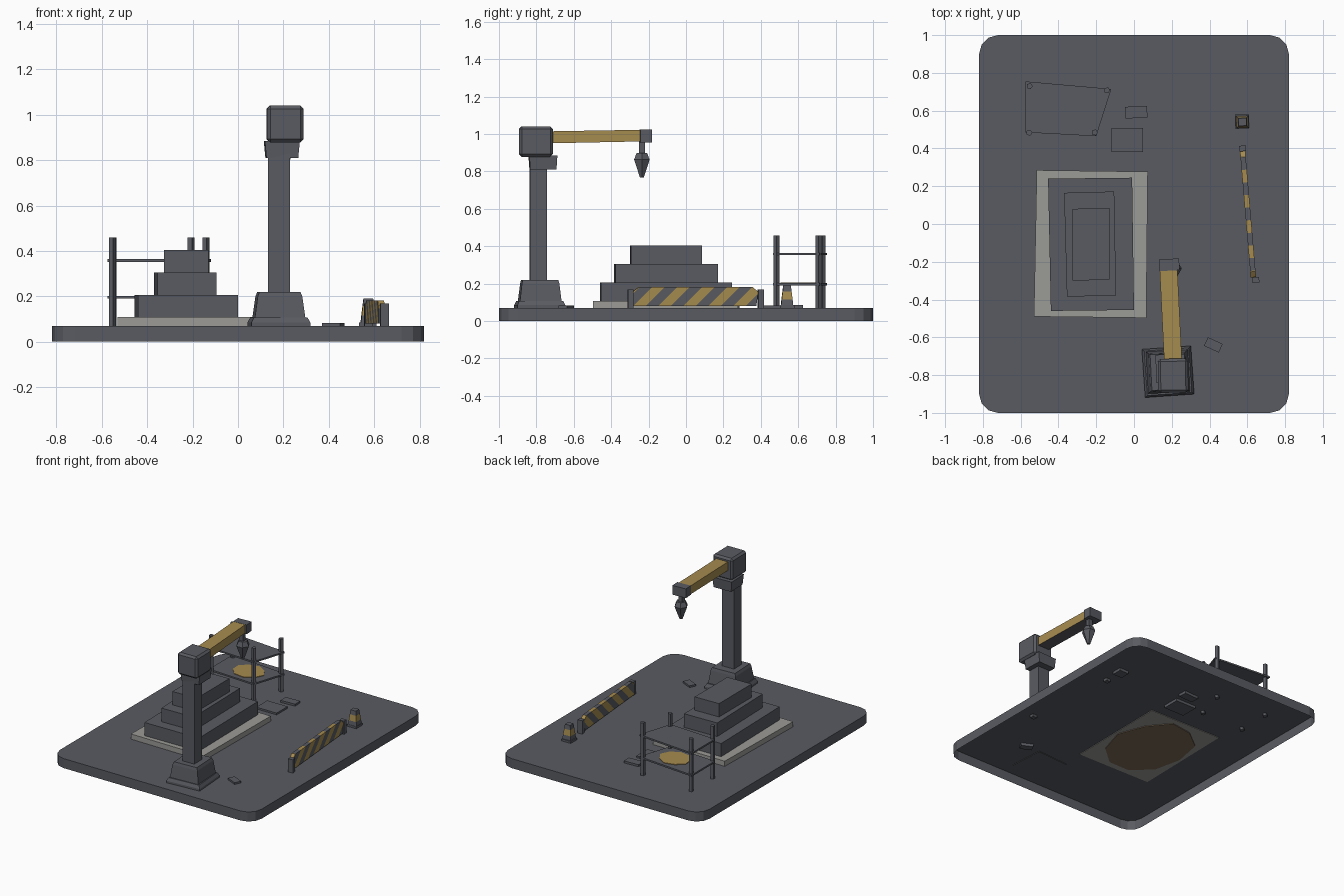
import bpy, bmesh, math
from mathutils import Matrix, Vector

if "Cube" in bpy.data.objects:
    bpy.data.objects.remove(bpy.data.objects["Cube"])


def material(name, rgb):
    m = bpy.data.materials.new(name)
    m.diffuse_color = (*rgb, 1)
    m.use_nodes = True
    m.node_tree.nodes["Principled BSDF"].inputs["Base Color"].default_value = m.diffuse_color
    return m


GRAY = material("slate gray", (0.10, 0.105, 0.122))
TAN = material("ochre", (0.38, 0.26, 0.08))
PALE = material("pale concrete", (0.33, 0.325, 0.31))
SOIL = material("soil brown", (0.21, 0.15, 0.10))


def finish(name, bm, mats=(GRAY,), matrix=None, recalc=True):
    if recalc:
        bmesh.ops.recalc_face_normals(bm, faces=bm.faces)
    me = bpy.data.meshes.new(name)
    bm.to_mesh(me)
    bm.free()
    for m in mats:
        me.materials.append(m)
    ob = bpy.data.objects.new(name, me)
    bpy.context.collection.objects.link(ob)
    if matrix:
        ob.matrix_world = matrix
    return ob


def loft(rings, cap_bottom=True):
    """Skin a stack of equal-length rings and close the ends."""
    bm = bmesh.new()
    vs = [[bm.verts.new(p) for p in r] for r in rings]
    n = len(vs[0])
    for a, b in zip(vs, vs[1:]):
        for i in range(n):
            j = (i + 1) % n
            bm.faces.new((a[i], a[j], b[j], b[i]))
    if cap_bottom:
        bm.faces.new(vs[0][::-1])
    bm.faces.new(vs[-1])
    return bm


def prism(name, pts, z0, z1, mat=GRAY):
    return finish(name, loft([[(x, y, z) for x, y in pts] for z in (z0, z1)]), (mat,))


def rect(hx, hy):
    return [(-hx, -hy), (hx, -hy), (hx, hy), (-hx, hy)]


def place(x, y, deg=0):
    return Matrix.Translation((x, y, 0)) @ Matrix.Rotation(math.radians(deg), 4, 'Z')


def tower(name, x, y, deg, levels, mats=(GRAY,)):
    """Rectangular stack; levels are (z, half x, half y)."""
    rings = [[(px, py, z) for px, py in rect(hx, hy)] for z, hx, hy in levels]
    return finish(name, loft(rings), mats, place(x, y, deg))


def blob(cx, cy, rx, ry, n):
    """Slightly irregular polygon."""
    out = []
    for i in range(n):
        a = math.tau * i / n
        k = 1 + 0.06 * math.sin(3 * i + 1)
        out.append((cx + rx * k * math.cos(a), cy + ry * k * math.sin(a)))
    return out


# base: rounded shell, open underneath
R, outline = 0.10, []
for q, (sx, sy) in enumerate([(1, 1), (-1, 1), (-1, -1), (1, -1)]):
    for k in range(4):
        a = math.radians(90 * q + 30 * k)
        outline.append((sx * (0.82 - R) + R * math.cos(a), sy * (1 - R) + R * math.sin(a)))
finish("base", loft([[(x, y, z) for x, y in outline] for z in (0, 0.07)], cap_bottom=False),
       recalc=False)

# stepped building on its pale slab
prism("foundation_slab", [(-0.53, -0.49), (0.065, -0.497), (0.073, 0.277), (-0.515, 0.285)],
      0.066, 0.108, PALE)
prism("step_lower", [(-0.44, -0.46), (0.0, -0.455), (-0.01, 0.245), (-0.455, 0.24)], 0.1, 0.205)
prism("step_middle", [(-0.355, -0.385), (-0.095, -0.378), (-0.105, 0.172), (-0.37, 0.165)], 0.2, 0.305)
prism("step_upper", [(-0.325, -0.3), (-0.13, -0.295), (-0.13, 0.085), (-0.325, 0.08)], 0.3, 0.403)
prism("soil_patch", blob(-0.235, -0.11, 0.27, 0.35, 10), 0.061, 0.067, SOIL)

# crane tower
tower("crane_foot", 0.18, -0.782, 4, [(0.066, 0.13, 0.128), (0.085, 0.13, 0.128), (0.107, 0.118, 0.118)])
tower("crane_plinth", 0.18, -0.782, 3, [(0.1, 0.112, 0.112), (0.2, 0.098, 0.1), (0.22, 0.09, 0.095)])
tower("crane_column", 0.18, -0.79, 1, [(0.21, 0.048, 0.046), (0.83, 0.048, 0.046)])
tower("crane_collar", 0.193, -0.765, 2, [(0.81, 0.07, 0.07), (0.885, 0.077, 0.075)])
head = tower("crane_head", 0.207, -0.803, 1, [(0.878, 0.08, 0.09), (1.04, 0.08, 0.09)])
bev = head.modifiers.new("chamfer", 'BEVEL')
bev.width, bev.segments = 0.014, 1

# crane boom: ochre with a gray underside
sections = [(-0.73, 0.207, 0.95, 1.014), (-0.245, 0.183, 0.96, 1.022)]
bm = loft([[(c - 0.047, y, a), (c + 0.047, y, a), (c + 0.047, y, b), (c - 0.047, y, b)]
           for y, c, a, b in sections])
bm.normal_update()
bmesh.ops.recalc_face_normals(bm, faces=bm.faces)
for f in bm.faces:
    f.material_index = 1 if f.normal.z < -0.7 else 0
finish("crane_boom", bm, (TAN, GRAY))
tower("boom_tip", 0.187, -0.216, 3, [(0.955, 0.053, 0.031), (1.023, 0.053, 0.031)])

# hook
tower("hook_rod", 0.2, -0.235, 0, [(0.885, 0.015, 0.015), (0.97, 0.015, 0.015)])
rings = [[(0.205 + r * math.cos(math.tau * i / 6), -0.236 + r * math.sin(math.tau * i / 6), z)
          for i in range(6)] for z, r in [(0.768, 0.012), (0.863, 0.048), (0.897, 0.033)]]
finish("hook_block", loft(rings))

# striped barrier: one panel cut by slanted planes, alternating colours
a, b = Vector((0.632, -0.282, 0)), Vector((0.575, 0.385, 0))
L, PITCH, SLANT = (b - a).length, 0.067, 1.0
profile = [(0, 0.08), (L - 0.01, 0.08), (L, 0.155), (L - 0.03, 0.182), (0.03, 0.182), (0, 0.16)]
bm = loft([[(t, w, z) for t, z in profile] for w in (0.014, -0.014)])
normal = Vector((1, 0, -SLANT)).normalized()
for i in range(-1, 12):
    bmesh.ops.bisect_plane(bm, geom=bm.verts[:] + bm.edges[:] + bm.faces[:],
                           plane_co=(i * PITCH, 0, 0.08), plane_no=normal)
for f in bm.faces:
    c = f.calc_center_median()
    f.material_index = math.floor((c.x - SLANT * (c.z - 0.08)) / PITCH) % 2
d = b - a
finish("barrier_panel", bm, (TAN, GRAY),
       Matrix.Translation(a) @ Matrix.Rotation(math.atan2(d.y, d.x), 4, 'Z'))
for i, (x, y) in enumerate([(0.645, -0.297), (0.575, 0.4)]):
    tower(f"barrier_post_{i}", x, y, 5, [(0.05, 0.018, 0.015), (0.168, 0.018, 0.015)])

# traffic marker with ochre band
tower("marker_foot", 0.572, 0.542, 0, [(0.05, 0.038, 0.037), (0.085, 0.038, 0.037)])
cone = tower("traffic_marker", 0.574, 0.54, 2,
             [(0.08, 0.034, 0.033), (0.115, 0.03, 0.029), (0.158, 0.025, 0.024), (0.19, 0.021, 0.02)],
             (GRAY, TAN))
for p in cone.data.polygons:
    p.material_index = int(0.115 < p.center.z < 0.158)

# scaffold
deck = [(-0.575, 0.485), (-0.2, 0.465), (-0.12, 0.715), (-0.575, 0.755)]
prism("scaffold_deck_lower", deck, 0.19, 0.202)
prism("scaffold_deck_upper", deck, 0.352, 0.364)
prism("deck_sand", blob(-0.335, 0.605, 0.115, 0.1, 9), 0.2, 0.206, TAN)
for i, (x, y) in enumerate([(-0.555, 0.483), (-0.208, 0.485), (-0.143, 0.708), (-0.553, 0.73)]):
    post = [(x + 0.017 * math.cos(math.tau * k / 5), y + 0.017 * math.sin(math.tau * k / 5))
            for k in range(5)]
    prism(f"scaffold_post_{i}", post, 0.05, 0.458)

# loose plates on the ground
for i, (x, y, hx, hy, r, z) in enumerate([(-0.035, 0.445, 0.083, 0.064, 0, 0.083),
                                          (0.012, 0.592, 0.058, 0.031, 3, 0.085),
                                          (0.42, -0.64, 0.043, 0.025, -25, 0.083)]):
    tower(f"ground_plate_{i}", x, y, r, [(0.05, hx, hy), (z, hx, hy)])
